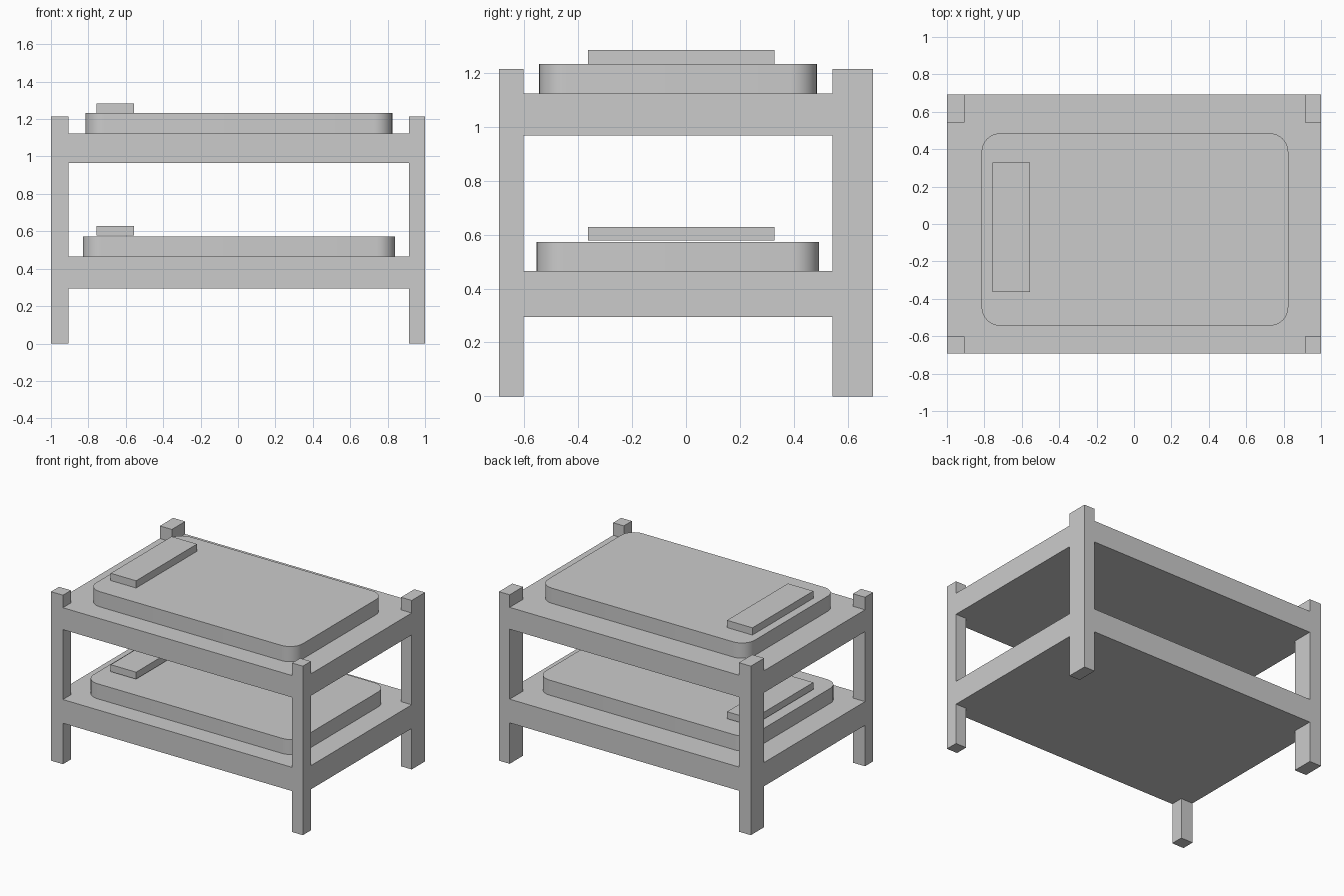
import bpy, bmesh
from mathutils import Vector

if "Cube" in bpy.data.objects:
    bpy.data.objects.remove(bpy.data.objects["Cube"])


def box(name, x, y, z, corner=0.0):
    """Box from (min, max) ranges; corner rounds the vertical edges."""
    bm = bmesh.new()
    bmesh.ops.create_cube(bm, size=1)
    for v in bm.verts:
        v.co = Vector([r[1] if c > 0 else r[0] for c, r in zip(v.co, (x, y, z))])
    if corner:
        edges = [e for e in bm.edges
                 if abs(e.verts[0].co.z - e.verts[1].co.z) > 1e-4]
        bmesh.ops.bevel(bm, geom=edges, offset=corner, segments=8,
                        profile=0.5, affect='EDGES')
    bmesh.ops.recalc_face_normals(bm, faces=bm.faces)
    mesh = bpy.data.meshes.new(name)
    bm.to_mesh(mesh)
    bm.free()
    ob = bpy.data.objects.new(name, mesh)
    bpy.context.collection.objects.link(ob)
    return ob


def activate(ob):
    bpy.ops.object.select_all(action='DESELECT')
    ob.select_set(True)
    bpy.context.view_layer.objects.active = ob


W, D = 1.0, 0.693

# Frame: one post with the other posts and both bunk decks fused onto it
post_x = [(-W, -0.905), (0.915, W)]
post_y = [(-D, -0.602), (0.542, D)]
pieces = [box("post", px, py, (0, 1.213)) for px in post_x for py in post_y]
pieces += [box("lower_deck", (-W, W), (-D, D), (0.294, 0.464)),
           box("upper_deck", (-W, W), (-D, D), (0.966, 1.123))]
frame = pieces.pop(4)
frame.name = "bed_frame"
for piece in pieces:
    activate(frame)
    mod = frame.modifiers.new("union", 'BOOLEAN')
    mod.operation = 'UNION'
    mod.solver = 'EXACT'
    mod.object = piece
    bpy.ops.object.modifier_apply(modifier=mod.name)
    bpy.data.objects.remove(piece)

# Mattresses with rounded corners
mattresses = [
    box("lower_mattress", (-0.83, 0.84), (-0.554, 0.493), (0.464, 0.572), 0.1),
    box("upper_mattress", (-0.815, 0.825), (-0.544, 0.485), (1.123, 1.232), 0.1),
]
for m in mattresses:
    activate(m)
    bpy.ops.object.shade_smooth_by_angle(angle=0.6)

# Pillows at the left end
for name, z in (("lower_pillow", (0.578, 0.628)), ("upper_pillow", (1.232, 1.284))):
    box(name, (-0.757, -0.555), (-0.363, 0.328), z)
